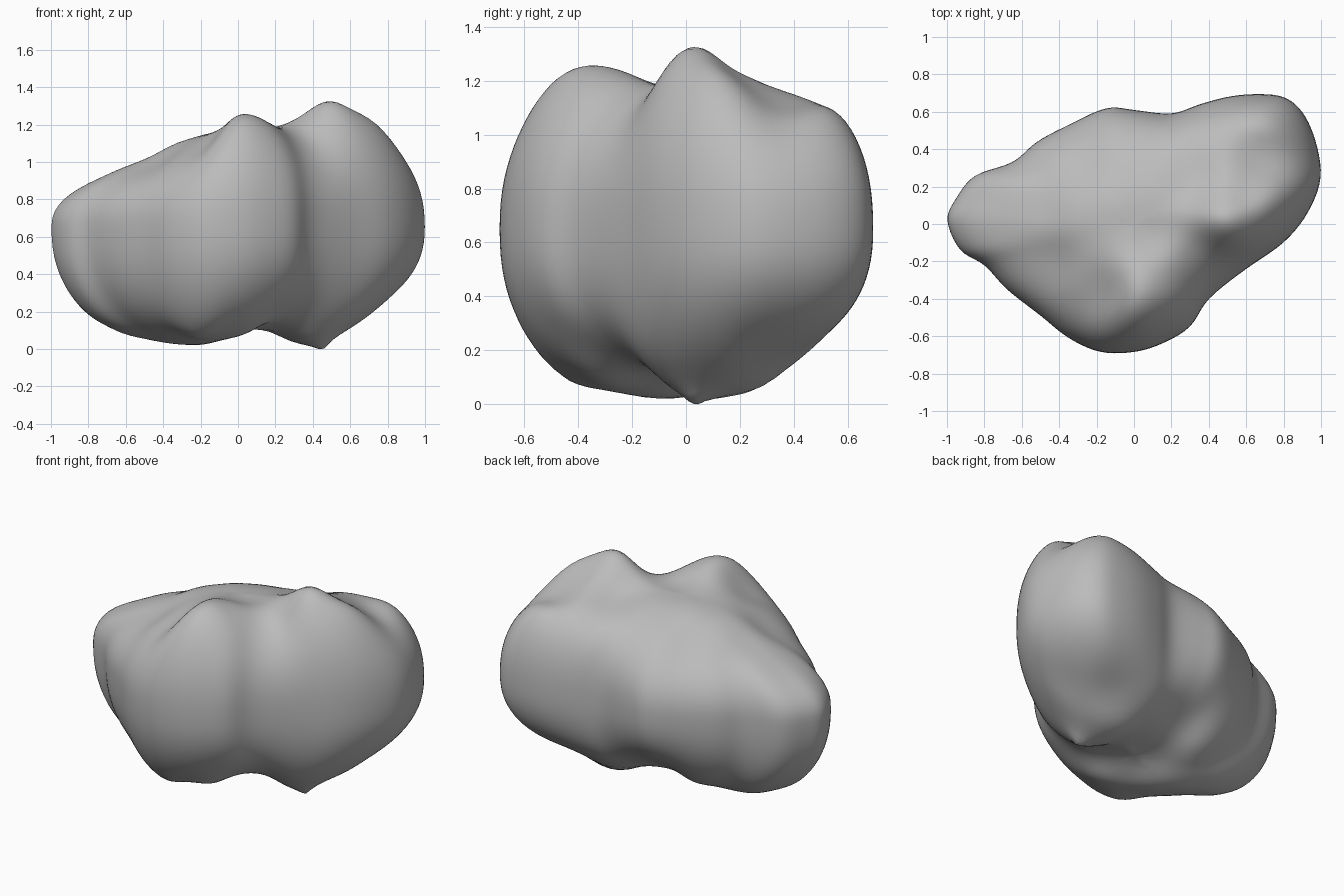
import bpy, bmesh, math
from mathutils import Vector

cube = bpy.data.objects.get("Cube")
if cube:
    bpy.data.objects.remove(cube, do_unlink=True)

MID = 0.65      # height of the widest girth
POWER = 2.35    # roundness of the domes
RINGS = 30

# Plan outline at the girth, counter-clockwise
OUTLINE = [Vector(p) for p in (
    (1, .25), (.97, .45), (.9, .6), (.8, .68), (.65, .695), (.5, .68), (.35, .64),
    (.2, .59), (0, .61), (-.15, .62), (-.35, .53), (-.52, .44), (-.65, .33),
    (-.85, .26), (-.95, .14), (-1, .02), (-.93, -.14), (-.8, -.22), (-.68, -.35),
    (-.5, -.49), (-.35, -.61), (-.18, -.685), (0, -.685), (.15, -.64), (.3, -.55),
    (.4, -.4), (.6, -.24), (.8, -.1), (.93, .06))]

# Peaks and hollows on top, then bulges underneath: x, y, height
TOP = [(.53, .01, 1.33), (.12, -.4, 1.235), (.17, -.28, 1.21), (.31, -.17, 1.15),
       (-.1, .1, 1.16), (-.03, .36, 1.08), (.3, .25, 1.14), (.56, .2, 1.22),
       (.66, .39, 1.1), (.74, .54, 1.06), (.72, .06, 1.22), (.41, -.27, 1.0),
       (-.22, -.36, 1.06), (-.3, .05, 1.11), (-.5, .1, 1.0), (-.5, -.22, .95),
       (-.8, .05, .89), (-.32, .34, .99), (.06, -.5, 1.17), (.1, -.05, 1.17)]
BOTTOM = [(.45, .03, .06), (-.28, -.15, .03), (-.47, -.1, .06), (-.68, .02, .12),
          (-.82, 0, .2), (.15, -.1, .13), (0, -.36, .1), (-.1, .4, .27),
          (-.3, .3, .16), (.5, .42, .2), (.75, .3, .25), (.62, -.08, .19),
          (.45, .22, .06), (.3, -.3, .25), (-.25, -.5, .17), (0, .12, .12),
          (.65, .08, .16)]


def smooth_loop(points, steps):
    """Closed Catmull-Rom curve through the points."""
    out, n = [], len(points)
    for i in range(n):
        a, b, c, d = (points[(i + k) % n] for k in (-1, 0, 1, 2))
        for j in range(steps):
            t = j / steps
            out.append(.5 * (2 * b + (c - a) * t + (2 * a - 5 * b + 4 * c - d) * t * t
                             + (3 * b - a - 3 * c + d) * t ** 3))
    return out


loop = smooth_loop(OUTLINE, 5)
n = len(loop)
# Rounder inner outline, so lobes at the girth fade out towards the poles
SPAN = 14
inner = [sum((loop[(i + k) % n] for k in range(-SPAN, SPAN + 1)), Vector((0, 0)))
         / (2 * SPAN + 1) for i in range(n)]

# Plan of every ring with its dome height factor
plan = []
for i in range(1, RINGS + 1):
    a = math.pi / 2 * i / RINGS
    s = math.sin(a) ** (2 / POWER)
    rise = max(math.cos(a), 0) ** (2 / POWER) if i < RINGS else 0
    plan.append((rise, [s * q.lerp(p, s ** 3) for p, q in zip(loop, inner)]))


def blend(p, targets):
    total = weight = 0
    for q, h in targets:
        w = 1 / ((p - q).length_squared + .03) ** 2
        total += w * h
        weight += w
    return total / weight


def dome_targets(controls):
    """Dome heights that make the finished surface pass by the controls."""
    wanted = []
    for x, y, z in controls:
        p = Vector((x, y))
        rise = min(((p - q).length, f) for f, pts in plan for q in pts)[1]
        wanted.append((p, (z - MID) / max(rise, .3)))
    result = wanted
    for _ in range(5):   # undo the softening at the controls
        result = [(p, h + .6 * (want - blend(p, result)))
                  for (p, h), (_, want) in zip(result, wanted)]
    return result


# Boulder body: upper and lower domes meeting at the girth
top, bottom = dome_targets(TOP), dome_targets(BOTTOM)
spike = Vector((.45, .03))
bm = bmesh.new()


def height(p, rise, targets):
    z = MID + blend(p, targets) * rise
    if targets is bottom:   # pointed tip underneath
        z -= .07 * math.exp(-(p - spike).length / .06)
    return max(z, 0) if rise else MID


def ring(level, targets):
    rise, pts = level
    return [bm.verts.new((p.x, p.y, height(p, rise, targets))) for p in pts]


rings = [ring(level, top) for level in plan]
rings += [ring(level, bottom) for level in reversed(plan[:-1])]
for upper, lower in zip(rings, rings[1:]):
    for i in range(n):
        j = (i + 1) % n
        bm.faces.new((upper[i], lower[i], lower[j], upper[j]))
for end, targets in ((rings[0], top), (rings[-1], bottom)):
    pole = bm.verts.new((0, 0, height(Vector((0, 0)), 1, targets)))
    for i in range(n):
        bm.faces.new((end[i], end[(i + 1) % n], pole))
for _ in range(3):
    bmesh.ops.smooth_vert(bm, verts=[v for v in bm.verts if v.co.z > .1], factor=.4,
                          use_axis_x=True, use_axis_y=True, use_axis_z=True)
bmesh.ops.recalc_face_normals(bm, faces=bm.faces)
for f in bm.faces:
    f.smooth = True

mesh = bpy.data.meshes.new("boulder")
bm.to_mesh(mesh)
bm.free()
boulder = bpy.data.objects.new("boulder", mesh)
bpy.context.collection.objects.link(boulder)

# Stone grey
stone = bpy.data.materials.new("stone_grey")
stone.use_nodes = True
grey = (.5, .5, .5, 1)
stone.diffuse_color = grey
stone.node_tree.nodes["Principled BSDF"].inputs["Base Color"].default_value = grey
mesh.materials.append(stone)
